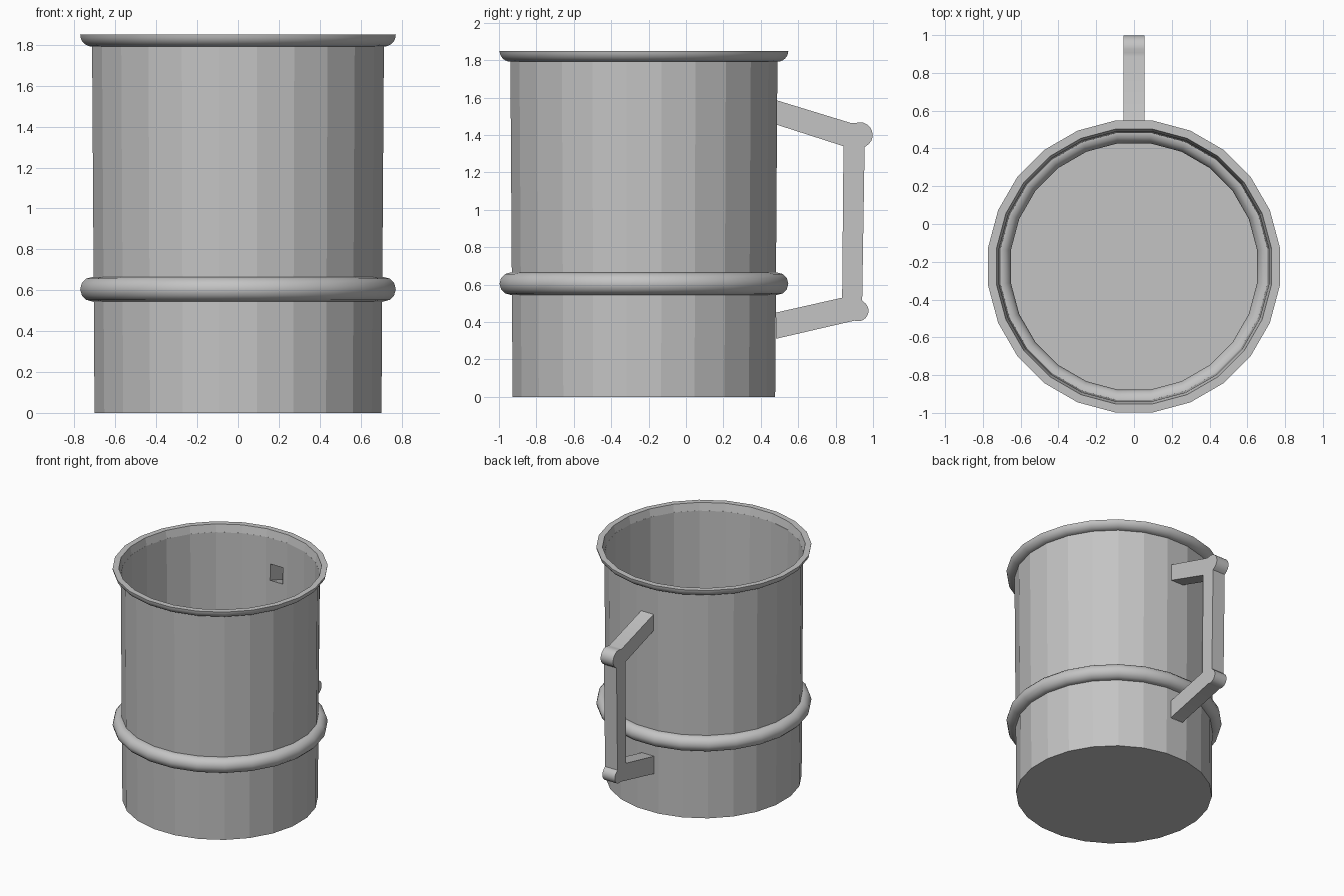
import bpy, bmesh
from math import pi, cos, sin, radians
from mathutils import Vector

cube = bpy.data.objects.get("Cube")
if cube:
    bpy.data.objects.remove(cube, do_unlink=True)

SIDES = 24
CENTRE_Y = -0.225
HALF_WIDTH = 0.055

metal = bpy.data.materials.new("grey metal")
metal.use_nodes = True
metal.diffuse_color = (0.55, 0.55, 0.55, 1)
metal.node_tree.nodes["Principled BSDF"].inputs["Base Color"].default_value = metal.diffuse_color


def finish(bm, name, smooth_angle=None):
    """Turn a bmesh into a named object with the metal material."""
    mesh = bpy.data.meshes.new(name)
    bm.to_mesh(mesh)
    bm.free()
    mesh.materials.append(metal)
    if smooth_angle:
        mesh.shade_smooth()
        mesh.set_sharp_from_angle(angle=radians(smooth_angle))
    obj = bpy.data.objects.new(name, mesh)
    bpy.context.collection.objects.link(obj)
    return obj


def lathe(profile, closed):
    """Revolve (facet radius, height) points, with one flat facet facing back."""
    bm = bmesh.new()
    rings = []
    for k in range(SIDES):
        a = (k + 0.5) * 2 * pi / SIDES
        rings.append([bm.verts.new((r / cos(pi / SIDES) * cos(a),
                                    CENTRE_Y + r / cos(pi / SIDES) * sin(a), z))
                      for r, z in profile])
    count = len(profile)
    for k in range(SIDES):
        here, there = rings[k], rings[(k + 1) % SIDES]
        for i in range(count if closed else count - 1):
            j = (i + 1) % count
            bm.faces.new((here[i], there[i], there[j], here[j]))
    return bm, rings


def arc(y, z, radius, start, end, steps):
    """Points on a circle between two angles in degrees."""
    return [(y + radius * cos(radians(start + (end - start) * i / steps)),
             z + radius * sin(radians(start + (end - start) * i / steps)))
            for i in range(steps + 1)]


# Thin tapered cup wall with a flat floor
bm, rings = lathe([(0.702, 0), (0.714, 1.79), (0.728, 1.85)], False)
bm.faces.new([ring[0] for ring in reversed(rings)])

# Openings in the back facet where the hollow handle arms meet the wall
cuts = [((x, 0, 0), (1, 0, 0)) for x in (-HALF_WIDTH, HALF_WIDTH)]
cuts += [((0, 0, z), (0, 0, 1)) for z in (0.31, 0.45, 1.455, 1.585)]


def back_faces():
    bm.normal_update()
    return [f for f in bm.faces if abs(f.normal.y) > 0.99
            and f.calc_center_median().y > 0.4 and f.calc_center_median().z < 1.79]


for point, normal in cuts:
    faces = back_faces()
    edges = {e for f in faces for e in f.edges}
    verts = {v for f in faces for v in f.verts}
    bmesh.ops.bisect_plane(bm, geom=faces + list(edges) + list(verts),
                           plane_co=Vector(point), plane_no=Vector(normal))
holes = []
for f in back_faces():
    c = f.calc_center_median()
    if abs(c.x) < 0.03 and (0.31 < c.z < 0.45 or 1.455 < c.z < 1.585):
        holes.append(f)
bmesh.ops.delete(bm, geom=holes, context='FACES')
finish(bm, "cup_body")

# Rolled lip: rounded underneath, flat on top
lip = arc(0.714, 1.85, 0.058, -90, 0, 6)
bm, _ = lathe(lip + [(0.728, 1.85)], False)
finish(bm, "rolled_lip", 40)

# Round band about the lower body
band = arc(0.712, 0.605, 0.06, 0, 330, 11)
bm, _ = lathe(band, True)
finish(bm, "round_band", 40)

# Angular handle with rounded corners, open where it joins the cup
outline = [(0.486, 1.585), (0.885, 1.463)]
outline += arc(0.93, 1.40, 0.068, 110, -62, 10)
outline += [(0.955, 1.335), (0.942, 0.515)]
outline += arc(0.92, 0.46, 0.056, 60, -110, 10)
outline += [(0.48, 0.31), (0.48, 0.45), (0.835, 0.53), (0.842, 1.34), (0.485, 1.455)]
bm = bmesh.new()
right = [bm.verts.new((-HALF_WIDTH, y, z)) for y, z in outline]
left = [bm.verts.new((HALF_WIDTH, y, z)) for y, z in outline]
n = len(outline)
bm.faces.new(right)
bm.faces.new(reversed(left))
for i in range(n):
    j = (i + 1) % n
    if max(outline[i][0], outline[j][0]) > 0.5:
        bm.faces.new((right[j], right[i], left[i], left[j]))
bmesh.ops.recalc_face_normals(bm, faces=bm.faces)
finish(bm, "handle", 30)
